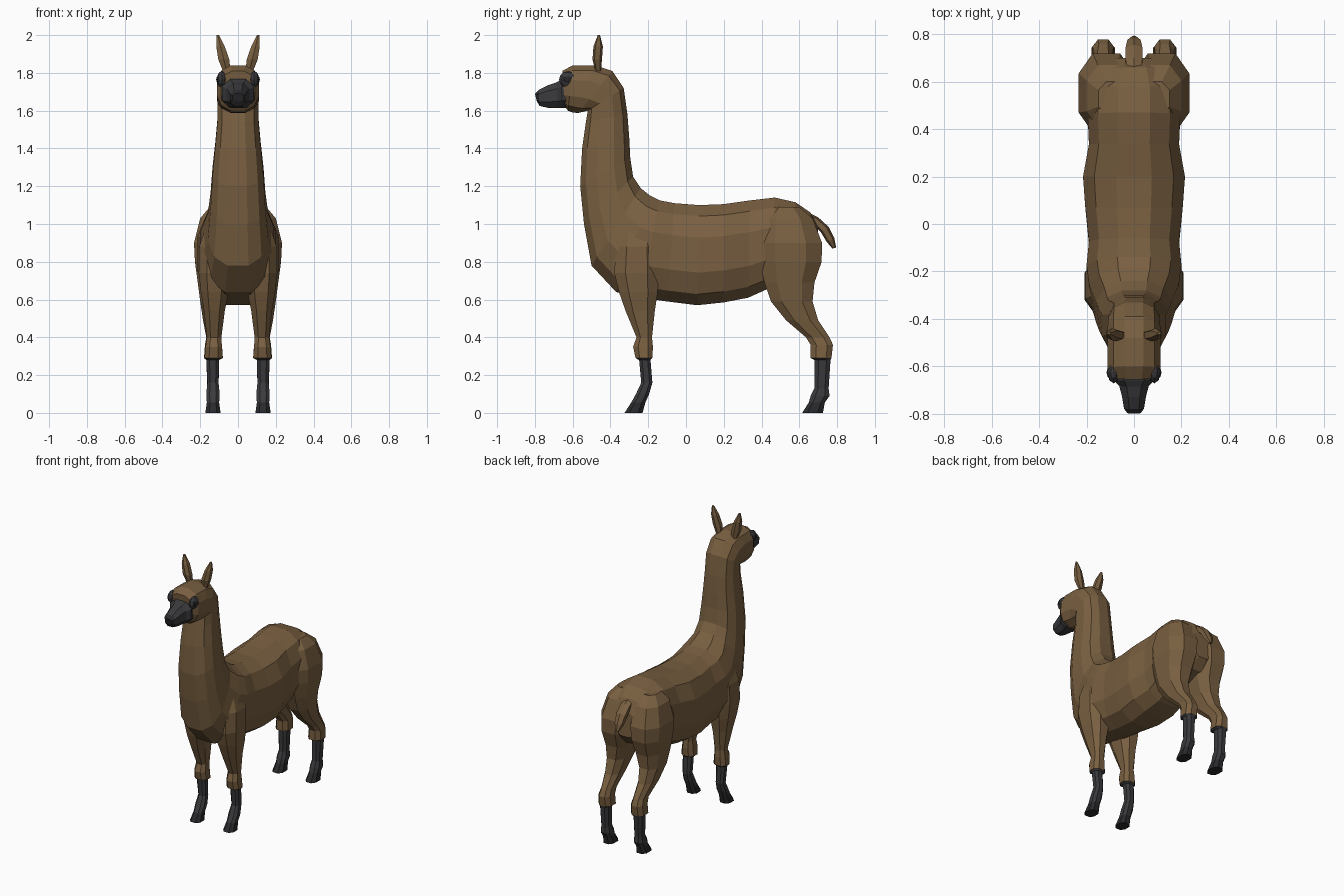
import bpy, bmesh, math


def make_material(name, colour):
    m = bpy.data.materials.new(name)
    m.diffuse_color = (*colour, 1)
    return m


BROWN = make_material("brown wool", (0.19, 0.115, 0.052))
DARK = make_material("charcoal hide", (0.042, 0.042, 0.046))
BLACK = make_material("black horn", (0.022, 0.022, 0.025))


def loft(name, rings, sides, power=0.8, pick=None, side=1):
    """Skin rounded rings; each ring is (y1, z1, y2, z2, x centre, half width)."""
    bm = bmesh.new()
    angles = [2 * math.pi * (i + 0.5) / sides for i in range(sides)]
    shape = [(math.copysign(abs(math.cos(a)) ** power, math.cos(a)),
              math.copysign(abs(math.sin(a)) ** power, math.sin(a))) for a in angles]
    mu = max(p[0] for p in shape)
    mv = max(p[1] for p in shape)
    loops = []
    for y1, z1, y2, z2, xc, hw in rings:
        loop = []
        for u, v in shape:
            u, v = u / mu, v / mv
            loop.append(bm.verts.new((side * (xc + hw * u),
                                      (y1 + y2) / 2 + v * (y1 - y2) / 2,
                                      (z1 + z2) / 2 + v * (z1 - z2) / 2)))
        loops.append(loop)
    for a, b in zip(loops, loops[1:]):
        for i in range(sides):
            j = (i + 1) % sides
            bm.faces.new((a[i], a[j], b[j], b[i]))
    bm.faces.new(loops[0])
    bm.faces.new(loops[-1])
    bmesh.ops.recalc_face_normals(bm, faces=bm.faces)
    if pick:
        for f in bm.faces:
            f.material_index = pick(f.calc_center_median())
    mesh = bpy.data.meshes.new(name)
    bm.to_mesh(mesh)
    bm.free()
    for m in (BROWN, DARK, BLACK):
        mesh.materials.append(m)
    ob = bpy.data.objects.new(name, mesh)
    bpy.context.collection.objects.link(ob)
    return ob


def centred(rows):
    return [(a, b, c, d, 0, w) for a, b, c, d, w in rows]


def level(rows):
    # rows are (z, front y, back y, inner x, outer x)
    return [(yf, z, yb, z, (xi + xo) / 2, (xo - xi) / 2) for z, yf, yb, xi, xo in rows]


# Torso, neck and head: one skin following the spine
loft("body_neck_head", centred([
    (0.70, 0.98, 0.70, 0.80, 0.09),
    (0.66, 1.06, 0.64, 0.73, 0.15),
    (0.58, 1.115, 0.55, 0.70, 0.19),
    (0.47, 1.14, 0.44, 0.66, 0.195),
    (0.34, 1.125, 0.33, 0.61, 0.19),
    (0.20, 1.105, 0.20, 0.585, 0.215),
    (0.07, 1.10, 0.06, 0.57, 0.205),
    (-0.06, 1.11, -0.10, 0.59, 0.19),
    (-0.14, 1.125, -0.24, 0.61, 0.20),
    (-0.19, 1.15, -0.37, 0.64, 0.19),
    (-0.24, 1.19, -0.50, 0.78, 0.16),
    (-0.28, 1.25, -0.54, 1.00, 0.145),
    (-0.295, 1.35, -0.56, 1.20, 0.135),
    (-0.30, 1.45, -0.55, 1.40, 0.12),
    (-0.31, 1.58, -0.53, 1.54, 0.108),
    (-0.33, 1.72, -0.52, 1.60, 0.108),
    (-0.39, 1.81, -0.57, 1.588, 0.112),
    (-0.48, 1.84, -0.60, 1.59, 0.112),
    (-0.60, 1.84, -0.625, 1.60, 0.112),
    (-0.655, 1.81, -0.64, 1.62, 0.09)]), 12)

# Muzzle with a black nose tip
loft("muzzle", centred([
    (-0.60, 1.775, -0.60, 1.615, 0.09),
    (-0.66, 1.765, -0.655, 1.615, 0.085),
    (-0.685, 1.75, -0.68, 1.615, 0.062),
    (-0.73, 1.735, -0.73, 1.615, 0.05),
    (-0.78, 1.71, -0.775, 1.625, 0.042),
    (-0.80, 1.69, -0.79, 1.65, 0.028)]), 8,
    pick=lambda c: 2 if c.y < -0.77 else 1)

# Tail
loft("tail", centred([
    (0.63, 1.07, 0.61, 1.02, 0.03),
    (0.70, 1.035, 0.67, 1.00, 0.035),
    (0.755, 0.985, 0.715, 0.955, 0.035),
    (0.785, 0.925, 0.745, 0.905, 0.028),
    (0.795, 0.875, 0.775, 0.87, 0.01)]), 6)


def leg_colour(c):
    return 0 if c.z > 0.285 else 1 if c.z > 0.05 else 2


HIND = level([
    (1.09, 0.46, 0.60, 0.02, 0.15),
    (1.03, 0.41, 0.67, 0.01, 0.20),
    (0.90, 0.385, 0.72, 0.00, 0.233),
    (0.80, 0.39, 0.718, 0.01, 0.228),
    (0.69, 0.415, 0.68, 0.03, 0.213),
    (0.59, 0.45, 0.67, 0.06, 0.20),
    (0.49, 0.53, 0.70, 0.08, 0.185),
    (0.40, 0.635, 0.76, 0.09, 0.168),
    (0.36, 0.66, 0.778, 0.085, 0.175),
    (0.29, 0.66, 0.77, 0.08, 0.18),
    (0.28, 0.68, 0.765, 0.10, 0.168),
    (0.13, 0.68, 0.755, 0.103, 0.162),
    (0.09, 0.66, 0.76, 0.097, 0.168),
    (0.055, 0.65, 0.735, 0.10, 0.165),
    (0.0, 0.615, 0.725, 0.092, 0.173)])

FORE = level([
    (1.02, -0.33, -0.18, 0.05, 0.16),
    (0.88, -0.37, -0.15, 0.04, 0.205),
    (0.74, -0.38, -0.145, 0.04, 0.208),
    (0.64, -0.355, -0.15, 0.05, 0.197),
    (0.54, -0.32, -0.165, 0.07, 0.18),
    (0.40, -0.262, -0.18, 0.088, 0.165),
    (0.35, -0.28, -0.175, 0.085, 0.172),
    (0.29, -0.267, -0.178, 0.08, 0.178),
    (0.28, -0.248, -0.188, 0.10, 0.168),
    (0.16, -0.237, -0.178, 0.103, 0.162),
    (0.10, -0.265, -0.195, 0.097, 0.168),
    (0.055, -0.29, -0.215, 0.10, 0.165),
    (0.0, -0.325, -0.23, 0.092, 0.173)])

EAR = level([
    (1.81, -0.48, -0.45, 0.04, 0.08),
    (1.87, -0.495, -0.445, 0.046, 0.104),
    (1.94, -0.49, -0.44, 0.07, 0.115),
    (2.00, -0.467, -0.455, 0.10, 0.113)])

# Paired parts
for label, s in (("right", 1), ("left", -1)):
    loft("hind_leg_" + label, HIND, 8, pick=leg_colour, side=s)
    loft("front_leg_" + label, FORE, 8, pick=leg_colour, side=s)
    loft("ear_" + label, EAR, 6, side=s)
    # Dark eye patch with a black eye on it
    for name, mat, r, x in (("eye_patch_", DARK, (0.026, 0.046, 0.044), 0.086),
                            ("eye_", BLACK, (0.018, 0.028, 0.022), 0.098)):
        bpy.ops.mesh.primitive_uv_sphere_add(segments=8, ring_count=6, radius=1,
                                             location=(s * x, -0.626, 1.765))
        ob = bpy.context.object
        ob.name = name + label
        ob.scale = r
        ob.data.materials.append(mat)
